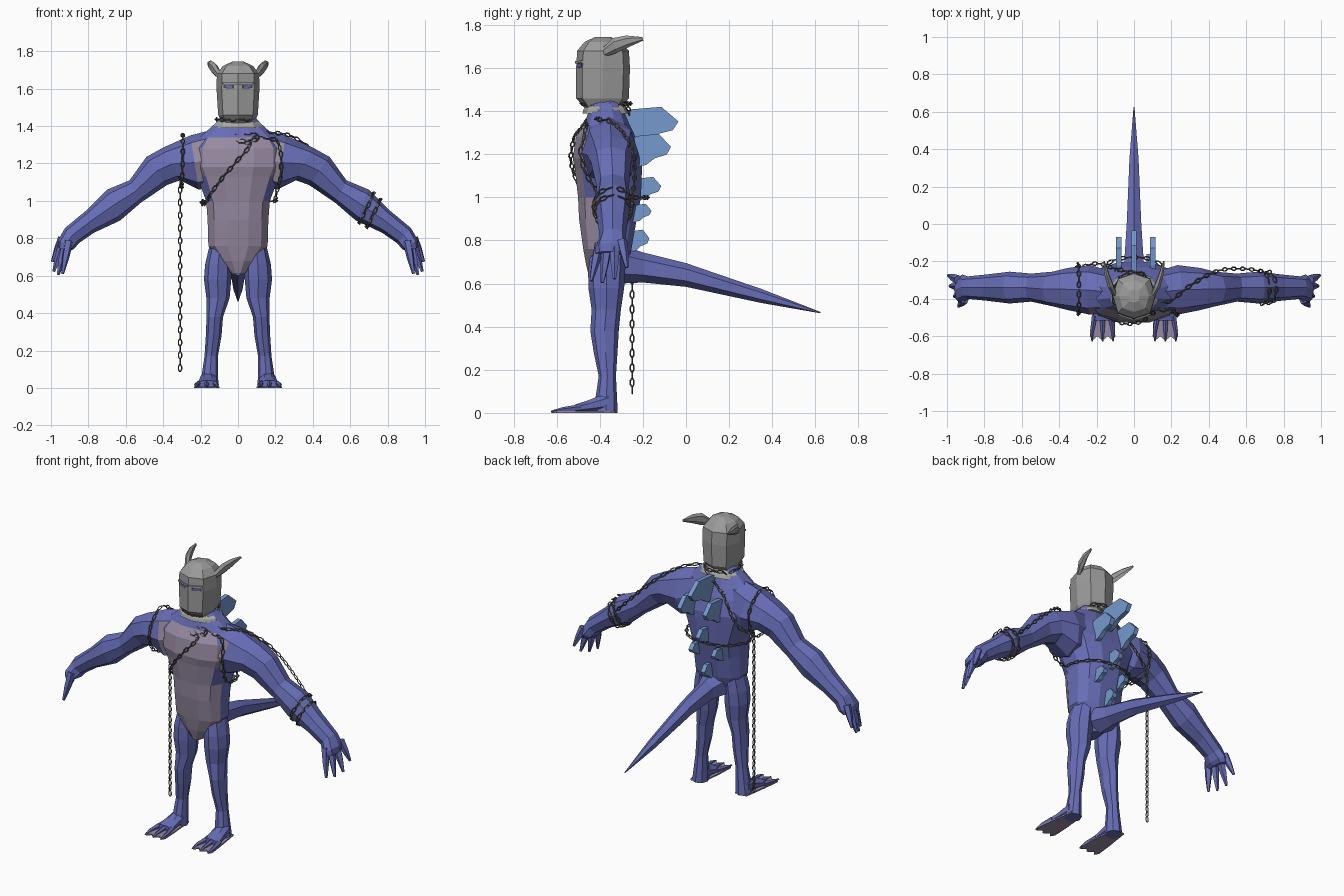
import bpy, bmesh, math
from mathutils import Vector, Matrix
from mathutils.bvhtree import BVHTree

cube = bpy.data.objects.get("Cube")
if cube:
    bpy.data.objects.remove(cube)


def material(name, r, g, b):
    m = bpy.data.materials.new(name)
    m.use_nodes = True
    m.diffuse_color = (r, g, b, 1)
    bsdf = m.node_tree.nodes["Principled BSDF"]
    bsdf.inputs["Base Color"].default_value = (r, g, b, 1)
    bsdf.inputs["Roughness"].default_value = 0.8
    return m


SKIN = material("violet blue skin", 0.138, 0.153, 0.47)
BELLY = material("mauve belly", 0.31, 0.255, 0.36)
STEEL = material("grey helmet", 0.33, 0.33, 0.33)
COLLAR = material("pale collar", 0.4, 0.4, 0.38)
FIN = material("light blue plate", 0.18, 0.32, 0.62)
IRON = material("dark iron chain", 0.12, 0.115, 0.1)
SLOT = material("dark eye slot", 0.06, 0.06, 0.08)
surfaces = []


def finish(name, bm, *mats):
    bmesh.ops.recalc_face_normals(bm, faces=bm.faces)
    mesh = bpy.data.meshes.new(name)
    bm.to_mesh(mesh)
    bm.free()
    ob = bpy.data.objects.new(name, mesh)
    bpy.context.collection.objects.link(ob)
    for m in mats:
        mesh.materials.append(m)
    return ob


def loft(name, rings, mats, n=8, phase=0.0, power=1.0, solid=False):
    """Skin rings of (centre, u, v) with n sides and capped ends."""
    bm = bmesh.new()
    loops = []
    for c, u, v in rings:
        loop = []
        for i in range(n):
            a = math.tau * (i + phase) / n
            s, t = (math.copysign(abs(f) ** power, f) for f in (math.sin(a), math.cos(a)))
            loop.append(bm.verts.new(Vector(c) + Vector(u) * s + Vector(v) * t))
        loops.append(loop)
    for a, b in zip(loops, loops[1:]):
        for i in range(n):
            j = (i + 1) % n
            bm.faces.new((a[i], a[j], b[j], b[i]))
    bm.faces.new(loops[0])
    bm.faces.new(loops[-1])
    bmesh.ops.recalc_face_normals(bm, faces=bm.faces)
    if solid:
        surfaces.append(BVHTree.FromBMesh(bm))
    return finish(name, bm, *mats)


def upright(rows):
    """Horizontal rings from (z, front y, back y, half width)."""
    return [((0, (f + b) / 2, z), (w, 0, 0), (0, (f - b) / 2, 0)) for z, f, b, w in rows]


def tube(name, points, radii, mat, n=6):
    pts = [Vector(p) for p in points]
    rot = (pts[-1] - pts[0]).to_track_quat('Z', 'Y')
    u, v = rot @ Vector((1, 0, 0)), rot @ Vector((0, 1, 0))
    return loft(name, [(p, u * r, v * r) for p, r in zip(pts, radii)], [mat], n)


def prism(name, outline, offset, mat):
    """Extrude a planar outline by an offset vector."""
    bm = bmesh.new()
    face = bm.faces.new([bm.verts.new(p) for p in outline])
    out = bmesh.ops.extrude_face_region(bm, geom=[face])["geom"]
    bmesh.ops.translate(bm, vec=offset, verts=[e for e in out if isinstance(e, bmesh.types.BMVert)])
    return finish(name, bm, mat)


# Torso, with the mauve chest and belly chosen by facet and height
torso = loft("torso", upright([
    (0.61, -0.445, -0.31, 0.035), (0.68, -0.465, -0.27, 0.1), (0.76, -0.48, -0.25, 0.163),
    (0.9, -0.5, -0.225, 0.167), (1.0, -0.505, -0.205, 0.175), (1.13, -0.52, -0.2, 0.225),
    (1.18, -0.53, -0.2, 0.25), (1.28, -0.515, -0.23, 0.25), (1.34, -0.475, -0.26, 0.21),
    (1.41, -0.45, -0.29, 0.13), (1.46, -0.44, -0.31, 0.08)]),
    [SKIN, BELLY], 12, 0.5, 0.8, True)
for p in torso.data.polygons:
    c = p.center
    if c.y < -0.4 and c.z < 1.32 and (abs(c.x) < 0.15 or 1.13 < c.z < 1.3):
        p.material_index = 1

# Tail
loft("tail", [((0, y, (t + b) / 2), (w, 0, 0), (0, 0, (t - b) / 2)) for y, t, b, w in [
    (-0.31, 0.78, 0.6, 0.1), (-0.2, 0.745, 0.605, 0.06), (0, 0.695, 0.585, 0.045),
    (0.35, 0.575, 0.51, 0.028), (0.625, 0.468, 0.462, 0.003)]], [SKIN], 6)

# Arm rows: top x, top z, bottom x, bottom z, front y, back y
ARM = [(0.1, 1.39, 0.1, 1.08, -0.47, -0.26), (0.255, 1.35, 0.21, 1.06, -0.485, -0.22),
       (0.4, 1.285, 0.31, 1.11, -0.46, -0.235), (0.49, 1.235, 0.38, 1.085, -0.44, -0.255),
       (0.58, 1.11, 0.52, 0.99, -0.415, -0.265), (0.7, 1.06, 0.63, 0.895, -0.425, -0.255),
       (0.81, 0.95, 0.77, 0.83, -0.41, -0.27), (0.925, 0.855, 0.85, 0.775, -0.4, -0.28),
       (0.962, 0.79, 0.875, 0.745, -0.425, -0.27), (0.962, 0.75, 0.9, 0.73, -0.42, -0.28)]
LEG = [(0.095, -0.36, 0.77, 0.055, 0.08), (0.106, -0.368, 0.66, 0.07, 0.086),
       (0.109, -0.37, 0.58, 0.073, 0.083),
       (0.107, -0.37, 0.48, 0.062, 0.068), (0.124, -0.378, 0.38, 0.044, 0.066),
       (0.13, -0.373, 0.28, 0.042, 0.055), (0.143, -0.365, 0.17, 0.036, 0.04),
       (0.15, -0.37, 0.07, 0.044, 0.05), (0.155, -0.372, 0, 0.05, 0.055)]
FINGERS = [((0.905, -0.402, 0.785), (0.938, -0.44, 0.612)), ((0.92, -0.367, 0.77), (0.962, -0.388, 0.605)),
           ((0.935, -0.33, 0.775), (0.985, -0.332, 0.622)), ((0.94, -0.298, 0.8), (0.993, -0.275, 0.675))]

for side, s in (("left", 1), ("right", -1)):
    def flip(p):
        return Vector((p[0] * s, p[1], p[2]))

    # Arm, whose inner front carries the edge of the chest, then the fingers
    arm = loft(side + "_arm", [(flip(((a + c) / 2, (f + k) / 2, (b + d) / 2)),
                                flip(((a - c) / 2, 0, (b - d) / 2)), (0, (f - k) / 2, 0))
                               for a, b, c, d, f, k in ARM], [SKIN, BELLY], 8, 0, 0.9, True)
    for p in arm.data.polygons:
        if abs(p.center.x) < 0.22 and p.center.y < -0.42:
            p.material_index = 1
    for i, (base, tip) in enumerate(FINGERS):
        a, b = flip(base), flip(tip)
        tube(f"{side}_finger_{i + 1}", [a, a.lerp(b, 0.5), b], [0.025, 0.02, 0.008], SKIN, 5)

    # Leg, foot, toes and pale sole web
    loft(side + "_leg", [(flip((x, y, z)), (a, 0, 0), (0, b, 0)) for x, y, z, a, b in LEG], [SKIN])
    loft(side + "_foot", [(flip((x, y, h)), (w, 0, 0), (0, 0, h)) for x, y, h, w in [
        (0.155, -0.36, 0.05, 0.045), (0.162, -0.45, 0.031, 0.05),
        (0.168, -0.515, 0.02, 0.058)]], [SKIN], 8, 0.5)
    for i, x in enumerate((0.112, 0.168, 0.224)):
        tube(f"{side}_toe_{i + 1}", [flip((0.168 + (x - 0.168) * 0.75, -0.49, 0.024)),
                                     flip((x, -0.57, 0.016)), flip((x, -0.627, 0.006))],
             [0.016, 0.011, 0.004], SKIN, 5)
    web = [(0.12, -0.33), (0.104, -0.5), (0.1, -0.6), (0.115, -0.622), (0.14, -0.6), (0.168, -0.624),
           (0.196, -0.6), (0.222, -0.622), (0.236, -0.6), (0.225, -0.5), (0.2, -0.33)]
    prism(side + "_sole", [flip((x, y, 0)) for x, y in web], (0, 0, 0.009), BELLY)

    # Swept back helmet horn
    loft(side + "_horn", [(flip((x, y, z)), (a, 0, 0), (0, -b * 0.3, b)) for x, y, z, a, b in [
        (0.098, -0.385, 1.67, 0.014, 0.02), (0.125, -0.33, 1.705, 0.018, 0.034),
        (0.145, -0.27, 1.725, 0.014, 0.026), (0.16, -0.2, 1.736, 0.005, 0.008)]], [STEEL], 6)

    # Eye slot with an eye inside, and the brow above
    def face_plate(name, x0, x1, z0, z1, lift, mat):
        quad = [(x, -0.51 + x * 0.35 - lift, z) for x, z in
                ((x0, z0), (x1, z0 + 0.003), (x1, z1 + 0.003), (x0, z1))]
        prism(name, [flip(p) for p in quad], (0, 0.008, 0), mat)
    face_plate(side + "_eye_slot", 0.022, 0.078, 1.6, 1.621, 0.002, SLOT)
    face_plate(side + "_eye", 0.031, 0.067, 1.603, 1.617, 0.004, SKIN)
    face_plate(side + "_brow", 0.004, 0.086, 1.621, 1.632, 0.007, STEEL)

# Helmet and neck collar
loft("helmet", upright([(1.415, -0.47, -0.3, 0.085), (1.46, -0.51, -0.265, 0.106),
                        (1.6, -0.51, -0.26, 0.115), (1.68, -0.505, -0.265, 0.113),
                        (1.722, -0.47, -0.3, 0.08), (1.745, -0.42, -0.35, 0.03)]), [STEEL], 8, 0, 0.8)
loft("collar", upright([(1.39, -0.48, -0.26, 0.14), (1.41, -0.475, -0.27, 0.132),
                        (1.435, -0.455, -0.29, 0.095)]), [COLLAR], 10, 0, 0.9)

# Back plates: x, base y, low z, length, height
SHAPE = [(0, -0.35), (0, 0.8), (0.2, 0.92), (0.7, 1), (1, 0.5), (0.9, 0.2), (0.6, 0.05), (0.4, -0.2)]
PLATES = [(0, -0.3, 1.285, 0.265, 0.135), (0.1, -0.26, 1.175, 0.19, 0.12), (-0.082, -0.26, 1.175, 0.19, 0.12),
          (0, -0.24, 1.01, 0.125, 0.085), (0.08, -0.25, 0.905, 0.09, 0.065),
          (-0.08, -0.25, 0.905, 0.09, 0.065), (0, -0.27, 0.77, 0.1, 0.08)]
for i, (x, y, z, l, h) in enumerate(PLATES):
    prism(f"back_plate_{i + 1}", [(x - 0.014, y + a * l, z + b * h) for a, b in SHAPE],
          (0.028, 0, 0), FIN)


def spaced(points, closed, step):
    """Evenly spaced positions along a smooth curve, pushed out of the body."""
    pts = [Vector(p) for p in points]
    n = len(pts)
    get = (lambda i: pts[i % n]) if closed else (lambda i: pts[max(0, min(n - 1, i))])
    fine = []
    for i in range(n if closed else n - 1):
        a, b, c, d = (get(i + k) for k in (-1, 0, 1, 2))
        for k in range(24):
            t = k / 24
            p = 0.5 * (2 * b + (c - a) * t + (2 * a - 5 * b + 4 * c - d) * t * t
                       + (3 * b - a - 3 * c + d) * t ** 3)
            for tree in surfaces:
                loc, normal, _, _ = tree.find_nearest(p)
                if (p - loc).dot(normal) < 0.011:
                    p = loc + normal * 0.011
            fine.append(p)
    out = [fine[0]]
    for p in fine[1:]:
        while (p - out[-1]).length >= step:
            out.append(out[-1] + (p - out[-1]).normalized() * step)
    return out


def chain(name, points, closed=False, step=0.034):
    """Oval links, each turned a quarter against the last."""
    bm = bmesh.new()
    path = spaced(points, closed, step)
    for k, (a, b) in enumerate(zip(path, path[1:])):
        rot = (b - a).to_track_quat('X', 'Z').to_matrix().to_4x4()
        mat = Matrix.Translation((a + b) / 2) @ rot @ Matrix.Rotation(math.pi / 2 * (k % 2), 4, 'X')
        rings = []
        for i in range(8):
            t = math.tau * (i + 0.5) / 8
            c, s = math.cos(t), math.sin(t)
            rings.append([bm.verts.new(mat @ Vector((c * (0.019 + q), s * (0.009 + q), w)))
                          for q, w in ((0.004, 0), (0, 0.004), (-0.004, 0), (0, -0.004))])
        for i in range(8):
            r, q = rings[i], rings[(i + 1) % 8]
            for j in range(4):
                bm.faces.new((r[j], r[(j + 1) % 4], q[(j + 1) % 4], q[j]))
    finish(name, bm, IRON)


# Chains
chain("hanging_chain", [(-0.31, -0.25, 1.11), (-0.31, -0.25, 0.6), (-0.31, -0.25, 0.06)])
chain("shoulder_chain", [(-0.295, -0.36, 1.36), (-0.295, -0.48, 1.25), (-0.3, -0.45, 1.12),
                         (-0.3, -0.34, 1.07), (-0.305, -0.24, 1.11), (-0.295, -0.22, 1.25)], True)
chain("body_chain", [(0.15, -0.46, 1.37), (0, -0.53, 1.22), (-0.13, -0.5, 1.06), (-0.18, -0.4, 0.98),
                     (-0.19, -0.28, 1), (-0.1, -0.19, 1), (0.1, -0.19, 1), (0.2, -0.3, 1),
                     (0.2, -0.4, 1.02), (0.23, -0.48, 1.15), (0.22, -0.47, 1.3), (0.16, -0.44, 1.38)])
chain("arm_chain", [(0.15, -0.46, 1.37), (0.3, -0.33, 1.34), (0.45, -0.25, 1.22),
                    (0.6, -0.24, 1.07), (0.7, -0.26, 0.97)])
chain("back_chain", [(0.05, -0.27, 1.42), (-0.1, -0.24, 1.3), (-0.2, -0.21, 1.17), (-0.3, -0.24, 1.1)])
for i, d in enumerate((0, 0.035)):
    chain(f"wrist_chain_{i + 1}", [(0.76 - d, -0.34, 1.01 + d), (0.73 - d, -0.43, 0.94 + d),
                                   (0.69 - d, -0.34, 0.86 + d), (0.71 - d, -0.25, 0.93 + d)], True)
chain("neck_chain", [(0.115 * math.sin(a), -0.37 - 0.115 * math.cos(a), 1.435)
                     for a in (math.tau * k / 8 for k in range(8))], True)
